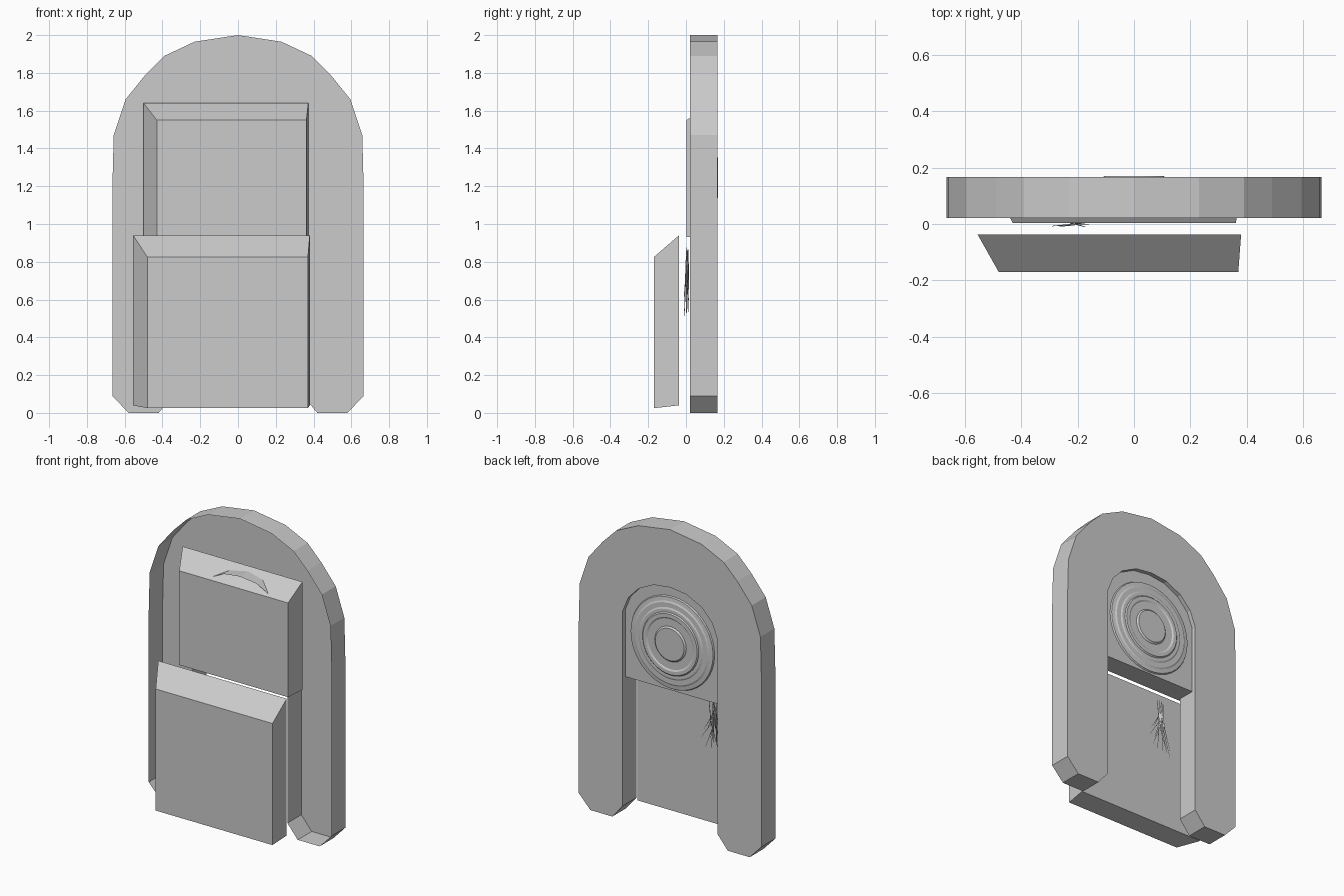
import bpy, bmesh, math, random
from mathutils import Vector

cube = bpy.data.objects.get("Cube")
if cube:
    bpy.data.objects.remove(cube, do_unlink=True)

# One plain grey for everything
GREY = (0.6, 0.6, 0.6, 1)
mat = bpy.data.materials.new("plain grey")
mat.use_nodes = True
mat.diffuse_color = GREY
mat.node_tree.nodes["Principled BSDF"].inputs["Base Color"].default_value = GREY


def finish(bm, name):
    mesh = bpy.data.meshes.new(name)
    bm.to_mesh(mesh)
    bm.free()
    mesh.materials.append(mat)
    obj = bpy.data.objects.new(name, mesh)
    bpy.context.collection.objects.link(obj)
    return obj


def loft(bm, loop_a, loop_b):
    """Join two loops of vertices with quads."""
    n = len(loop_a)
    for i in range(n):
        j = (i + 1) % n
        bm.faces.new((loop_a[i], loop_a[j], loop_b[j], loop_b[i]))


def tapered_box(name, front, back):
    """Box between two upright rectangles, each (x0, x1, z0, z1, y)."""
    bm = bmesh.new()
    loops = []
    for x0, x1, z0, z1, y in (front, back):
        corners = ((x0, z0), (x1, z0), (x1, z1), (x0, z1))
        loops.append([bm.verts.new((x, y, z)) for x, z in corners])
    loft(bm, *loops)
    for loop in loops:
        bm.faces.new(loop)
    bmesh.ops.recalc_face_normals(bm, faces=bm.faces)
    return finish(bm, name)


# Arched shell: walls and a back sheet, open at the front
outer = [(0, 2), (.23, 1.965), (.39, 1.89), (.49, 1.79), (.595, 1.66),
         (.658, 1.47), (.665, 1.2), (.665, .09), (.58, 0), (.42, 0), (.345, .09)]
inner = [(.345, 1.37), (.305, 1.47), (.23, 1.55), (.12, 1.605), (0, 1.62)]
half = outer + inner
outline = half + [(-x, z) for x, z in reversed(half[1:-1])]
# Walk the U shape: right side down and in, over the inner arch, left side back up
bm = bmesh.new()
front = [bm.verts.new((x, .021, z)) for x, z in outline]
back = [bm.verts.new((x, .166, z)) for x, z in outline]
loft(bm, front, back)
bm.faces.new(back)
bmesh.ops.recalc_face_normals(bm, faces=bm.faces)
sheet = max(bm.faces, key=lambda f: len(f.verts))
if sheet.normal.y < 0:
    bmesh.ops.reverse_faces(bm, faces=bm.faces)
finish(bm, "arched_shell")

# Front pockets with sloping rims
tapered_box("lower_pocket", (-.48, .37, .025, .825, -.17), (-.555, .38, .04, .94, -.037))
tapered_box("upper_pocket", (-.43, .362, .93, 1.55, .003), (-.5, .372, .93, 1.64, .138))

# Stepped round disc on the back
profile = [(.305, .138), (.3, .147), (.275, .15), (.265, .155), (.235, .155),
           (.225, .16), (.205, .16), (.198, .167), (.175, .167), (.165, .161),
           (.115, .161), (.105, .17), (0, .17)]
bm = bmesh.new()
pts = [bm.verts.new((r, y, 1.245)) for r, y in profile]
edges = [bm.edges.new(pair) for pair in zip(pts, pts[1:])]
bmesh.ops.spin(bm, geom=pts + edges, cent=(0, 0, 1.245), axis=(0, 1, 0),
               angle=math.tau, steps=40)
bmesh.ops.remove_doubles(bm, verts=bm.verts, dist=.0005)
bmesh.ops.recalc_face_normals(bm, faces=bm.faces)
if max(bm.faces, key=lambda f: f.calc_center_median().y).normal.y < 0:
    bmesh.ops.reverse_faces(bm, faces=bm.faces)
finish(bm, "ringed_disc")

# Thin strands hanging below the disc
random.seed(4)
bm = bmesh.new()
for i in range(14):
    root = Vector((random.uniform(-.23, -.17), random.uniform(0, .012),
                   random.uniform(.8, .88)))
    tip = Vector((-.29 + .17 * i / 13, random.uniform(-.012, .018),
                  random.uniform(.5, .68)))
    mid = (root + tip) / 2 + Vector((.3 * (root.x - tip.x), 0, .02))
    loops = []
    for point, w in ((root, .002), (mid, .003), (tip, .001)):
        loops.append([bm.verts.new(point + Vector(
            (w * math.cos(k * math.tau / 3), w * math.sin(k * math.tau / 3), 0)))
            for k in range(3)])
    for a, b in zip(loops, loops[1:]):
        loft(bm, a, b)
    bm.faces.new(loops[0])
    bm.faces.new(loops[-1])
bmesh.ops.recalc_face_normals(bm, faces=bm.faces)
finish(bm, "hanging_strands")
